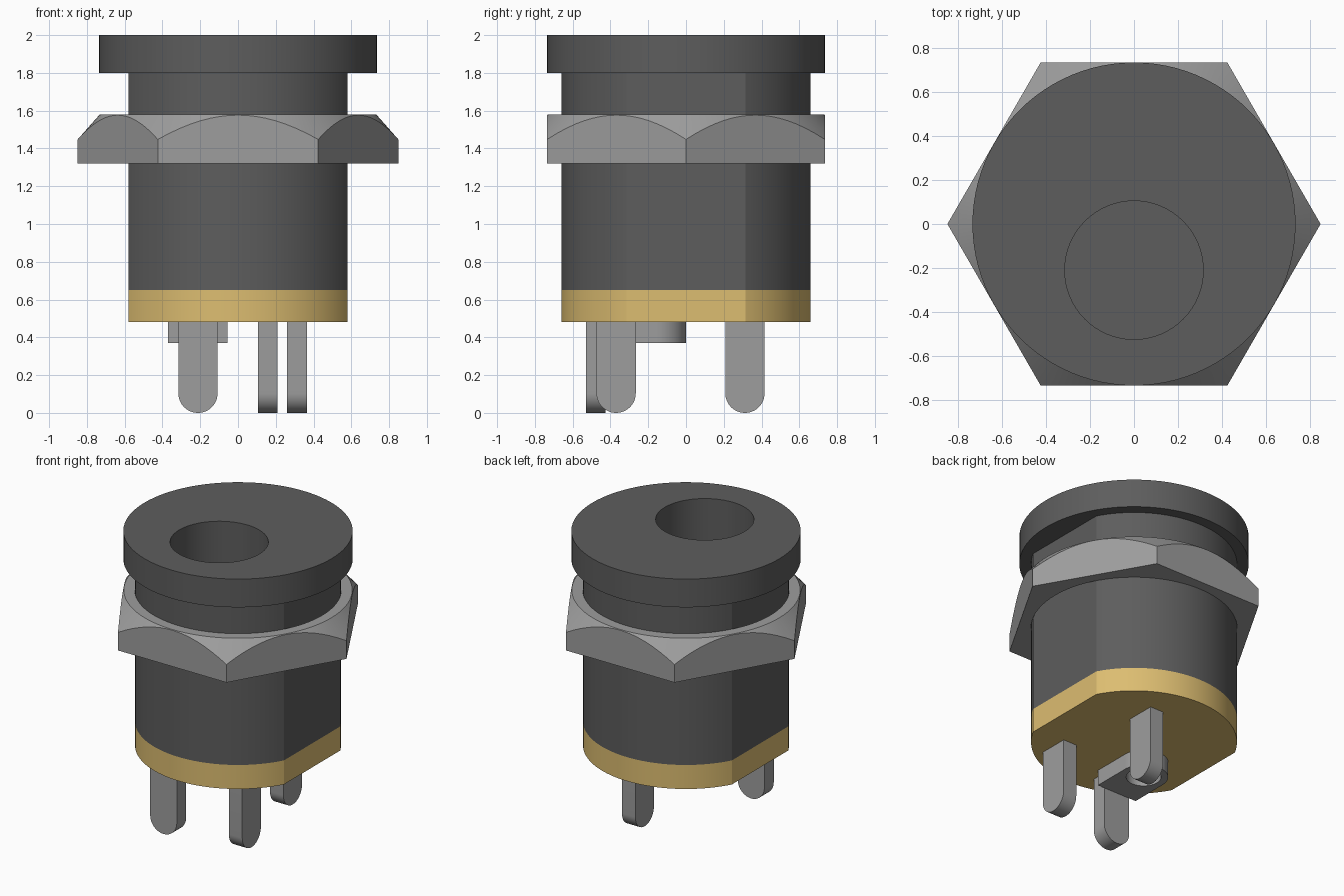
import bpy, bmesh
from math import acos, cos, sin, pi, radians

if "Cube" in bpy.data.objects:
    bpy.data.objects.remove(bpy.data.objects["Cube"])


def material(name, color):
    m = bpy.data.materials.new(name)
    m.use_nodes = True
    m.diffuse_color = (*color, 1)
    m.node_tree.nodes["Principled BSDF"].inputs["Base Color"].default_value = (*color, 1)
    return m


DARK = material("dark plastic", (0.11, 0.11, 0.11))
BRASS = material("brass", (0.72, 0.51, 0.165))
STEEL = material("grey metal", (0.34, 0.34, 0.34))


def arc(r, a0, a1, n, cx=0, cy=0):
    return [(cx + r * cos(a0 + (a1 - a0) * i / n), cy + r * sin(a0 + (a1 - a0) * i / n))
            for i in range(n + 1)]


def circle(r, n=96, cx=0, cy=0):
    return arc(r, 0, 2 * pi, n, cx, cy)[:-1]


def prism(name, outline, lo, hi, mat, place=lambda u, v, w: (u, v, w), round_top=0):
    """Extrude a closed outline from lo to hi; place maps it into the model."""
    bm = bmesh.new()
    rings = [[bm.verts.new(place(u, v, w)) for u, v in outline] for w in (lo, hi)]
    bm.faces.new(rings[0])
    top = bm.faces.new(rings[1])
    n = len(outline)
    for i in range(n):
        j = (i + 1) % n
        bm.faces.new((rings[0][i], rings[0][j], rings[1][j], rings[1][i]))
    if round_top:
        bmesh.ops.bevel(bm, geom=list(top.edges), offset=round_top, segments=8,
                        profile=0.5, affect='EDGES')
    bmesh.ops.recalc_face_normals(bm, faces=bm.faces)
    mesh = bpy.data.meshes.new(name)
    bm.to_mesh(mesh)
    bm.free()
    mesh.materials.append(mat)
    ob = bpy.data.objects.new(name, mesh)
    bpy.context.collection.objects.link(ob)
    return ob


def select(ob):
    bpy.ops.object.select_all(action='DESELECT')
    ob.select_set(True)
    bpy.context.view_layer.objects.active = ob


def boolean(ob, cutter, operation='DIFFERENCE'):
    cutter.hide_render = True
    mod = ob.modifiers.new("cut", 'BOOLEAN')
    mod.operation, mod.solver, mod.object = operation, 'EXACT', cutter
    select(ob)
    bpy.ops.object.modifier_apply(modifier=mod.name)
    bpy.data.objects.remove(cutter)


# Barrel outline: a circle with a flat on each side
R, FLAT = 0.66, 0.58
a = acos(FLAT / R)
barrel_outline = arc(R, a, pi - a, 40) + arc(R, pi + a, 2 * pi - a, 40)
barrel = prism("barrel", barrel_outline, 0.65, 1.8, DARK)
base = prism("base_plate", barrel_outline, 0.48, 0.65, BRASS)

# Rounded flange with the plug socket running down into the barrel
flange = prism("flange", circle(0.735), 1.8, 2.0, DARK, round_top=0.07)
for part in (barrel, flange):
    boolean(part, prism("socket_cutter", circle(0.315, 64, 0, -0.21), 0.8, 2.2, DARK))

# Hex nut with chamfered top corners and a round bore
nut = prism("hex_nut", circle(0.849, 6), 1.32, 1.62, STEEL)
bm = bmesh.new()
bmesh.ops.create_cone(bm, cap_ends=True, segments=96, radius1=1.068, radius2=0.732, depth=0.38)
bmesh.ops.translate(bm, verts=bm.verts, vec=(0, 0, 1.39))
cone_mesh = bpy.data.meshes.new("chamfer_cutter")
bm.to_mesh(cone_mesh)
bm.free()
cone_mesh.materials.append(STEEL)
cone = bpy.data.objects.new("chamfer_cutter", cone_mesh)
bpy.context.collection.objects.link(cone)
boolean(nut, cone, 'INTERSECT')
boolean(nut, prism("bore_cutter", circle(0.662), 1.2, 1.8, STEEL))


# Round-ended solder pins
def pin(name, centre, lo, hi, along_x):
    r, top = 0.104, 0.48
    outline = [(centre - r, top)] + arc(r, pi, 2 * pi, 24, centre, r) + [(centre + r, top)]
    place = (lambda u, v, w: (u, w, v)) if along_x else (lambda u, v, w: (w, u, v))
    return prism(name, outline, lo, hi, STEEL, place)


pins = [pin("front_pin", -0.212, -0.53, -0.425, True),
        pin("side_pin", -0.37, 0.26, 0.365, False),
        pin("back_pin", 0.312, 0.105, 0.21, False)]

# Contact tab behind the front pin, with a rivet hole
tab_outline = [(-0.37, -0.425), (-0.055, -0.425)] + arc(0.1575, 0, pi, 32, -0.2125, -0.1575)
tab = prism("contact_tab", tab_outline, 0.37, 0.48, STEEL)
boolean(tab, prism("rivet_hole_cutter", circle(0.112, 48, -0.2125, -0.1575), 0.3, 0.6, STEEL))

for ob in [barrel, base, flange, nut, tab] + pins:
    select(ob)
    bpy.ops.object.shade_smooth_by_angle(angle=radians(20))
